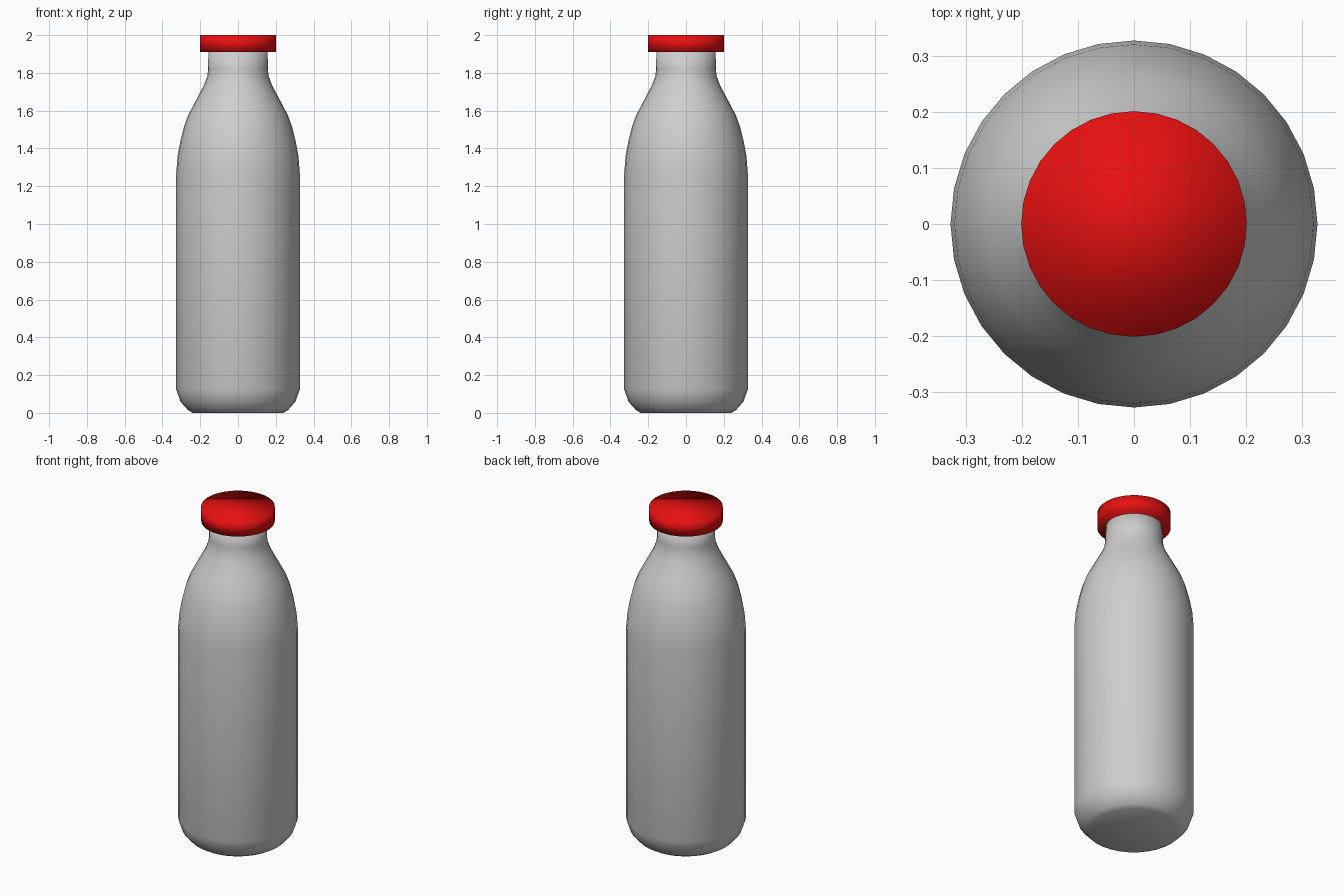
import bpy
import bmesh
from math import cos, sin, tau

SIDES = 32

cube = bpy.data.objects.get("Cube")
if cube:
    bpy.data.objects.remove(cube, do_unlink=True)


def material(name, colour):
    mat = bpy.data.materials.new(name)
    mat.use_nodes = True
    mat.diffuse_color = colour
    mat.node_tree.nodes["Principled BSDF"].inputs["Base Color"].default_value = colour
    return mat


def lathe(name, profile, mat):
    """Spin a (radius, height) profile, listed bottom to top, and close both ends."""
    bm = bmesh.new()
    rings = [[bm.verts.new((r * cos(tau * i / SIDES), r * sin(tau * i / SIDES), z))
              for i in range(SIDES)] for r, z in profile]
    for low, high in zip(rings, rings[1:]):
        for i in range(SIDES):
            j = (i + 1) % SIDES
            bm.faces.new((low[i], low[j], high[j], high[i]))
    bm.faces.new(rings[0][::-1])
    bm.faces.new(rings[-1])
    for face in bm.faces:
        face.smooth = True
    mesh = bpy.data.meshes.new(name)
    bm.to_mesh(mesh)
    bm.free()
    mesh.materials.append(mat)
    obj = bpy.data.objects.new(name, mesh)
    bpy.context.collection.objects.link(obj)
    return obj


grey = material("bottle grey", (0.62, 0.62, 0.62, 1))
red = material("cap red", (0.8, 0.005, 0.005, 1))

# Bottle: rounded foot, straight body, sloping shoulder, narrow neck
lathe("bottle", [
    (0.24, 0), (0.265, 0.015), (0.305, 0.06), (0.327, 0.125),
    (0.327, 1.27), (0.32, 1.36), (0.305, 1.44), (0.285, 1.52), (0.262, 1.58),
    (0.225, 1.65), (0.18, 1.735), (0.163, 1.78), (0.158, 1.82), (0.157, 1.93),
], grey)

# Cap: plain disc with soft shading across its rims
lathe("cap", [(0.201, 1.91), (0.201, 2)], red)
